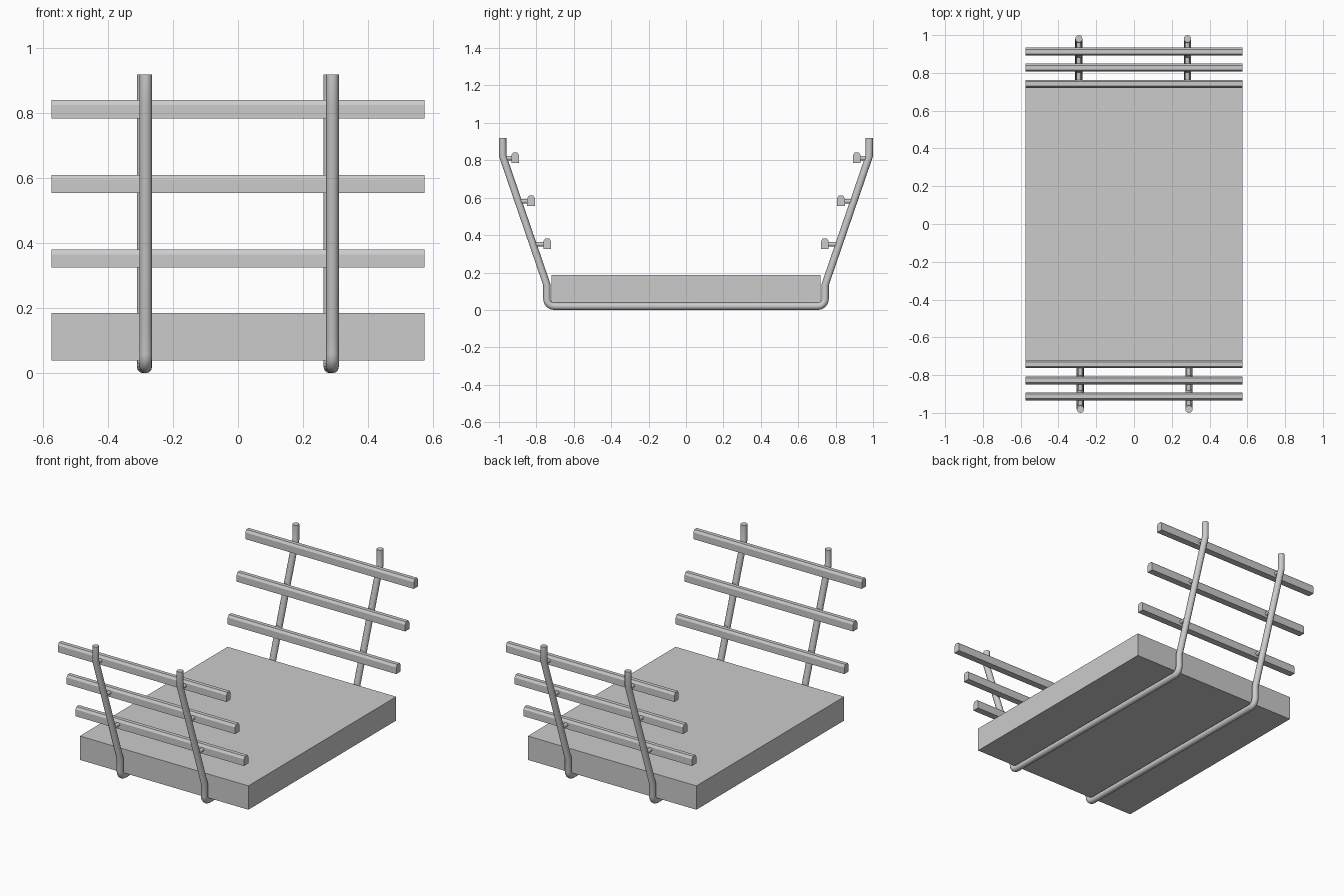
import bpy, bmesh, math
from mathutils import Vector, Matrix

if "Cube" in bpy.data.objects:
    bpy.data.objects.remove(bpy.data.objects["Cube"])

SLAT_PROFILE = [(-.021, 0), (.021, 0), (.021, .041), (.012, .056), (-.012, .056), (-.021, .041)]
TIERS = [(.742, .325), (.828, .555), (.913, .785)]   # slat centre y, slat bottom z
HALF = .575
POST_R = .0195


def finish(name, bm, smooth=False):
    bmesh.ops.recalc_face_normals(bm, faces=bm.faces)
    for f in bm.faces:
        f.smooth = smooth and len(f.verts) == 4
    me = bpy.data.meshes.new(name)
    bm.to_mesh(me)
    bm.free()
    ob = bpy.data.objects.new(name, me)
    bpy.context.collection.objects.link(ob)
    return ob


def post_x(side, end):
    # the rails run very slightly askew from front to back
    return side * .2875 + (.0035 if end < 0 else -.0045)


def tube(name, pts, r, sides=12):
    """Sweep a round section along a path lying in a y-z plane, mitred at bends."""
    bm = bmesh.new()
    rings = []
    for i, p in enumerate(pts):
        a = (p - pts[i - 1]).normalized() if i else (pts[1] - p).normalized()
        b = (pts[i + 1] - p).normalized() if i < len(pts) - 1 else a
        t = (a + b).normalized()
        n = t.cross(Vector((1, 0, 0))).normalized() / max(t.dot(a), .5)
        rings.append([bm.verts.new(p + Vector((r * math.cos(w), 0, 0)) + n * r * math.sin(w))
                      for w in (2 * math.pi * k / sides for k in range(sides))])
    for r0, r1 in zip(rings, rings[1:]):
        for k in range(sides):
            j = (k + 1) % sides
            bm.faces.new((r0[k], r0[j], r1[j], r1[k]))
    bm.faces.new(rings[0])
    bm.faces.new(rings[-1])
    return finish(name, bm, True)


# bed slab
bm = bmesh.new()
bmesh.ops.create_cube(bm, size=1, matrix=Matrix.Translation((0, 0, .1125)) @ Matrix.Diagonal((2 * HALF, 1.44, .147, 1)))
finish("bed_slab", bm)

# bent pipe frames: both uprights and the run below the slab in one piece
bend = [(.704 + .04 * math.cos(a), .0595 - .04 * math.sin(a))
        for a in (math.radians(d) for d in (0, 22.5, 45, 67.5, 90))]
half = [(.9805, .92), (.9805, .825), (.744, .135)] + bend
for side, label in ((-1, "left"), (1, "right")):
    front = [Vector((post_x(side, -1), -y, z)) for y, z in half]
    back = [Vector((post_x(side, 1), y, z)) for y, z in reversed(half)]
    tube(f"pipe_frame_{label}", front + back, POST_R)

# slats and the pegs joining them to the uprights
for end, label in ((-1, "front"), (1, "back")):
    for n, (y, z) in enumerate(TIERS, 1):
        bm = bmesh.new()
        f = bm.faces.new([bm.verts.new((-HALF, end * y + u, z + v)) for u, v in SLAT_PROFILE])
        ext = bmesh.ops.extrude_face_region(bm, geom=[f], use_keep_orig=True)
        bmesh.ops.translate(bm, vec=(2 * HALF, 0, 0),
                            verts=[g for g in ext["geom"] if isinstance(g, bmesh.types.BMVert)])
        finish(f"{label}_slat_{n}", bm)
        pz = z + .026
        pipe_y = .744 + (pz - .135) / .69 * .2365
        for side, s in ((-1, "left"), (1, "right")):
            x = post_x(side, end)
            tube(f"{label}_{s}_peg_{n}",
                 [Vector((x, end * (y + .01), pz)), Vector((x, end * pipe_y, pz))], .012)
